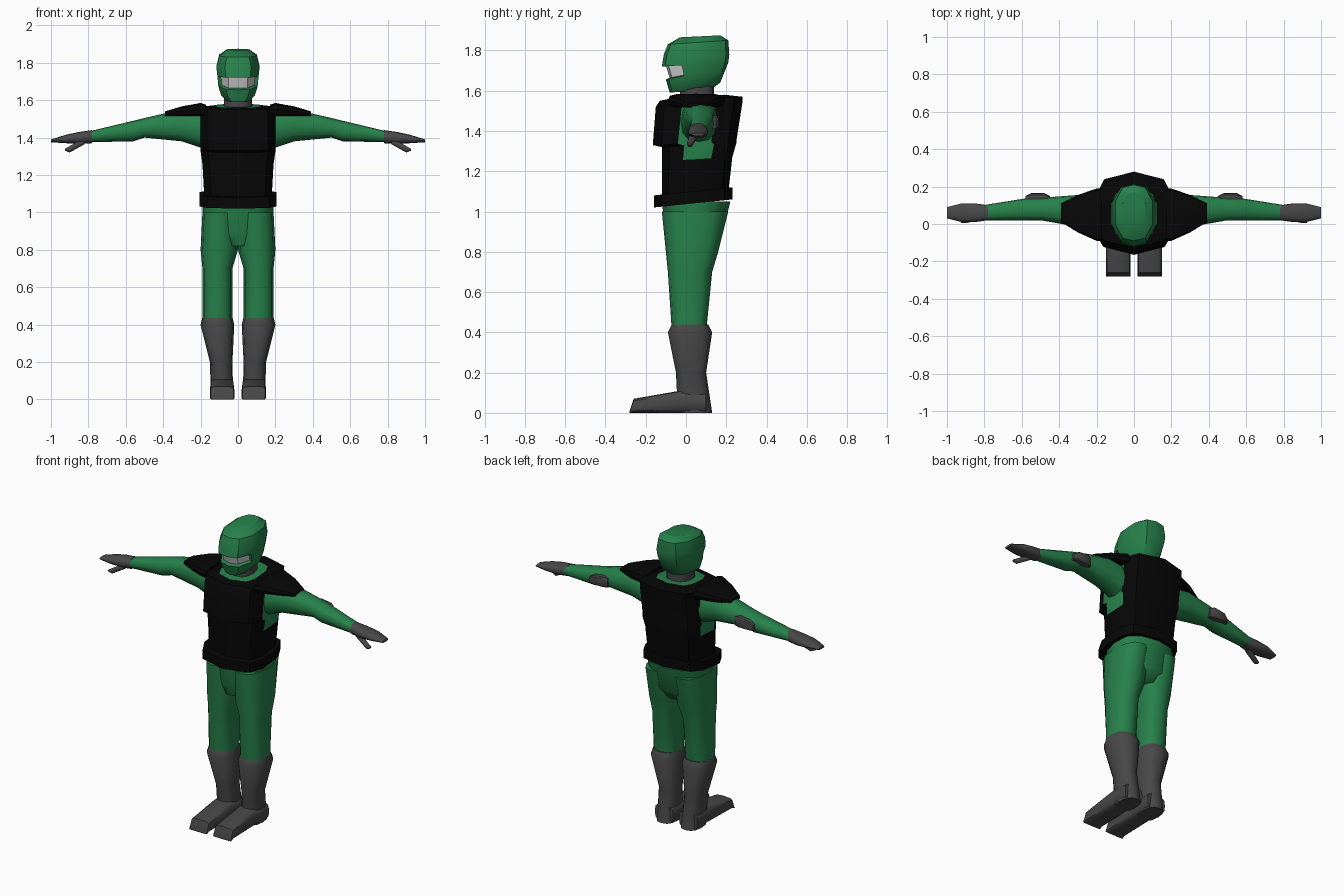
import bpy, bmesh, math

old = bpy.data.objects.get("Cube")
if old:
    bpy.data.objects.remove(old, do_unlink=True)


def material(name, red, green, blue):
    made = bpy.data.materials.new(name)
    made.use_nodes = True
    colour = (red, green, blue, 1)
    made.diffuse_color = colour
    made.node_tree.nodes["Principled BSDF"].inputs["Base Color"].default_value = colour
    return made


suit_green = material("suit green", .02, .22, .07)
armour_black = material("armour black", .002, .002, .002)
boot_grey = material("boot grey", .065, .065, .065)
visor_grey = material("visor light grey", .65, .65, .65)


def rounded(sides, power):
    """Unit outline, squarer as the power drops."""
    outline = []
    for step in range(sides):
        angle = math.tau * step / sides
        c, s = math.cos(angle), math.sin(angle)
        outline.append((math.copysign(abs(c) ** power, c), math.copysign(abs(s) ** power, s)))
    return outline


def reflected(quarter):
    """Unit outline from its back right quarter, which starts on the centre line."""
    half = [(u, -v) for u, v in quarter] + [(u, v) for u, v in reversed(quarter)]
    return half + [(-u, v) for u, v in reversed(half) if u > 0]


soft = rounded(12, .8)
boxy = rounded(12, .5)
armour_outline = reflected([(0, 1), (.8, .8), (1, .4)])
helmet_outline = reflected([(0, 1), (.6, .9), (1, .4)])


def loft(name, outline, materials, along, half, low, high, centre=0, tilt=0,
         axis="z", lift=0, mirror=False, crease=45, paint=None):
    """Skin an outline through stations; a single value holds for every station."""
    def station(values, index):
        return values[index] if isinstance(values, list) else values

    bm = bmesh.new()
    rings = []
    for index, place in enumerate(along):
        bottom, top = station(low, index), station(high, index)
        ring = []
        for a, b in outline:
            u = station(centre, index) + a * station(half, index)
            v = (bottom + top + b * (top - bottom)) / 2
            w = place + b * station(tilt, index)
            spot = {"z": (u, v, w), "x": (w, u, v), "y": (u, w, v)}[axis]
            ring.append(bm.verts.new(spot))
        rings.append(ring)
    for near, far in zip(rings, rings[1:]):
        for i in range(len(outline)):
            bm.faces.new((near[i - 1], near[i], far[i], far[i - 1]))
    bm.faces.new(rings[0])
    bm.faces.new(rings[-1])
    bmesh.ops.recalc_face_normals(bm, faces=bm.faces)
    if paint:
        paint(bm)

    mesh = bpy.data.meshes.new(name)
    bm.to_mesh(mesh)
    bm.free()
    part = bpy.data.objects.new(name, mesh)
    part.location.z = lift
    bpy.context.collection.objects.link(part)
    for slot in materials:
        mesh.materials.append(slot)
    bpy.ops.object.select_all(action="DESELECT")
    part.select_set(True)
    bpy.context.view_layer.objects.active = part
    bpy.ops.object.shade_smooth_by_angle(angle=math.radians(crease))
    if mirror:
        part.modifiers.new("Mirror", "MIRROR").use_axis[0] = True


# Trousers
loft("trouser_legs", soft, [suit_green],
     along=[.4, .7, .8, 1], centre=[.11, .11, .1, .1], half=[.08, .08, .1, .09],
     low=[-.07, -.09, -.1, -.12], high=[.1, .13, .16, .21], mirror=True, crease=60)
loft("trouser_hips", soft, [suit_green],
     along=[.82, .88, 1.05], half=[.12, .19, .19],
     low=[-.08, -.1, -.12], high=[.14, .18, .22], crease=60)

# Boots
loft("boot_shafts", soft, [boot_grey],
     along=[0, .2, .4, .44], centre=[.085, .09, .11, .11], half=[.06, .06, .09, .08],
     low=[-.04, -.05, -.09, -.07], high=[.13, .1, .13, .11], mirror=True)
loft("boot_feet", boxy, [boot_grey], axis="y",
     along=[.1, -.03, -.26, -.28], centre=.085, half=.065,
     low=0, high=[.1, .11, .07, .01], mirror=True)


# Vest with green arm holes and neckline
def paint_vest(bm):
    for face in bm.faces:
        spot = face.calc_center_median()
        arm_hole = abs(spot.x) > .17 and abs(face.normal.y) < .2 and .26 < spot.z < .54
        neckline = face.normal.z > .8 and len(face.verts) > 4
        face.material_index = int(arm_hole or neckline)


loft("vest", armour_outline, [armour_black, suit_green], lift=1,
     along=[.08, .26, .33, .34, .53, .56, .57],
     half=[.18, .19, .2, .2, .2, .2, .12],
     low=[-.12, -.12, -.12, -.165, -.15, -.13, -.08],
     high=[.21, .23, .25, .25, .28, .28, .19],
     tilt=.01, crease=35, paint=paint_vest)
loft("belt", armour_outline, [armour_black], lift=1,
     along=[.04, .1], half=.207, low=-.16, high=.23, tilt=.02, crease=30)

# Shoulder pads
loft("shoulder_pads", boxy, [armour_black], axis="x", lift=1.5,
     along=[.17, .2, .3, .39], centre=[.05, .05, .055, .06], half=[.14, .14, .1, .05],
     low=.015, high=[.075, .085, .067, .04], mirror=True, crease=35)

# Sleeves and elbow pads
loft("sleeves", soft, [suit_green], axis="x", lift=1.4,
     along=[.15, .3, .5, .56, .81], centre=[.06, .07, .08, .08, .06],
     half=[.09, .085, .06, .06, .04],
     low=[-.07, -.02, 0, -.02, -.025], high=[.14, .15, .105, .09, .03], mirror=True)
loft("elbow_pads", boxy, [boot_grey], axis="x", lift=1.4,
     along=[.45, .48, .55, .58], centre=.135, half=[.015, .03, .03, .015],
     low=.01, high=[.07, .08, .07, .05], mirror=True, crease=30)

# Gloves
loft("gloves", soft, [boot_grey], axis="x", lift=1.4,
     along=[.78, .85, .92, 1], centre=.06, half=[.04, .05, .05, .03],
     low=[-.03, -.035, -.03, -.025], high=[.04, .03, .015, -.01], mirror=True)
loft("thumbs", soft, [boot_grey], axis="x", lift=1.4,
     along=[.82, .9, .925], centre=[.04, .02, .015], half=[.02, .015, .01],
     low=[-.035, -.08, -.07], high=[0, -.045, -.06], mirror=True)

# Neck
loft("neck", soft, [boot_grey], along=[1.55, 1.65], half=.075, low=-.03, high=.14)


# Helmet with a recessed eye slot under a pointed brow
def cut_eye_slot(bm):
    slot = [face for face in bm.faces if len(face.verts) == 4
            and face.normal.y < -.3 and .08 < face.calc_center_median().z < .12]
    bmesh.ops.inset_region(bm, faces=slot, thickness=.003, depth=-.02, use_even_offset=True)
    for face in slot:
        face.material_index = 1


loft("helmet", helmet_outline, [suit_green, visor_grey], lift=1.6,
     along=[0, .03, .085, .13, .18, .24, .27],
     half=[.06, .09, .105, .11, .116, .1, .06],
     low=[-.08, -.09, -.1, -.12, -.11, -.09, -.03],
     high=[.13, .17, .2, .21, .215, .21, .17],
     tilt=[.01, .01, .03, .01, 0, .01, .005], crease=35, paint=cut_eye_slot)
